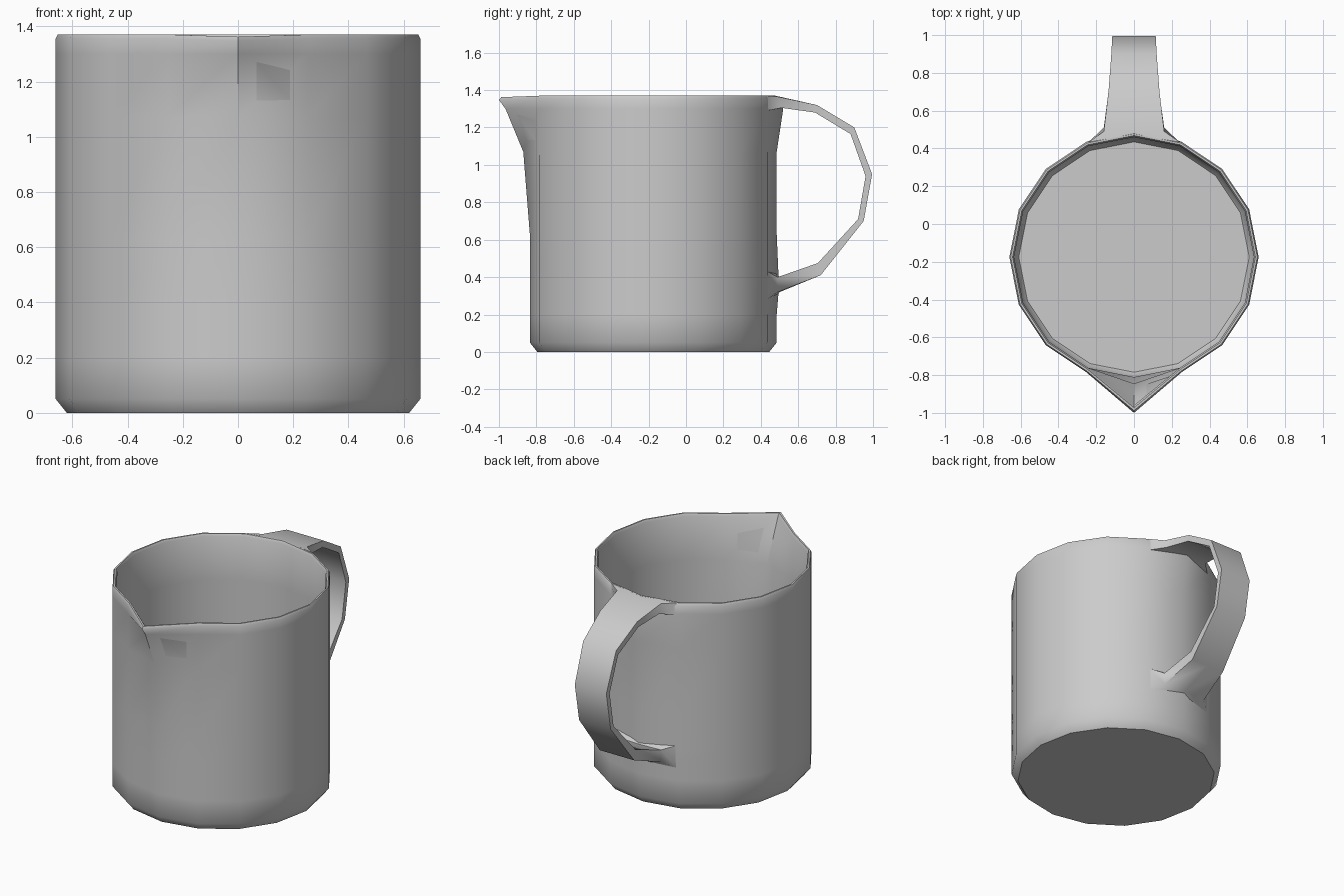
import bpy, bmesh, math

if "Cube" in bpy.data.objects:
    bpy.data.objects.remove(bpy.data.objects["Cube"])

SIDES, CY = 16, -0.175


def finish(name, bm, angle):
    bmesh.ops.recalc_face_normals(bm, faces=bm.faces)
    me = bpy.data.meshes.new(name)
    bm.to_mesh(me)
    bm.free()
    ob = bpy.data.objects.new(name, me)
    bpy.context.collection.objects.link(ob)
    bpy.ops.object.select_all(action='DESELECT')
    ob.select_set(True)
    bpy.context.view_layer.objects.active = ob
    bpy.ops.object.shade_smooth_by_angle(angle=math.radians(angle))
    return ob


def bridge(bm, a, b):
    n = len(a)
    for i in range(n):
        bm.faces.new((a[i], a[(i + 1) % n], b[(i + 1) % n], b[i]))


# Jug body: rings of (radius, z, front bulge, back bulge), outside up then inside down
profile = [
    (0.62, 0.00, 0, 0), (0.66, 0.05, 0, 0), (0.66, 0.20, 0, 0),
    (0.66, 0.32, 0, 0.01), (0.66, 0.40, 0, 0.01), (0.66, 0.63, 0, 0),
    (0.66, 1.07, 0.035, 0), (0.66, 1.30, 0.13, 0.035), (0.66, 1.355, 0.165, 0.01),
    (0.653, 1.37, 0.16, 0), (0.643, 1.37, 0.155, 0), (0.635, 1.355, 0.15, 0),
    (0.635, 1.07, 0.035, 0), (0.635, 0.63, 0, 0), (0.635, 0.08, 0, 0),
    (0.61, 0.045, 0, 0),
]
bm = bmesh.new()
rings = []
for r, z, front, back in profile:
    ring = []
    for i in range(SIDES):
        a = 2 * math.pi * i / SIDES
        x, y, h = r * math.cos(a), CY + r * math.sin(a), z
        if i == SIDES // 4:
            y += back
        if i == 3 * SIDES // 4:
            y -= front
            if z > 1.35:
                h -= 0.008
        ring.append(bm.verts.new((x, y, h)))
    rings.append(ring)
for a, b in zip(rings, rings[1:]):
    bridge(bm, a, b)
bm.faces.new(rings[0])
bm.faces.new(rings[-1])
finish("jug_body", bm, 50)

# Handle: outer y/z, inner y/z, half width, set-back of the side edges
path = [
    (0.474, 1.37, 0.474, 1.29, 0.24, 0.04), (0.50, 1.365, 0.52, 1.305, 0.16, 0.01),
    (0.70, 1.32, 0.69, 1.28, 0.135, 0), (0.90, 1.20, 0.88, 1.165, 0.12, 0),
    (0.995, 0.95, 0.96, 0.94, 0.115, 0), (0.95, 0.70, 0.92, 0.71, 0.115, 0),
    (0.72, 0.41, 0.705, 0.475, 0.125, 0), (0.50, 0.32, 0.50, 0.40, 0.16, 0.01),
    (0.474, 0.28, 0.474, 0.43, 0.24, 0.04),
]
bm = bmesh.new()
rings = []
for oy, oz, iy, iz, w, back in path:
    pts = [(-w, oy - back, oz), (0, oy, oz), (w, oy - back, oz),
           (w, iy - back, iz), (0, iy, iz), (-w, iy - back, iz)]
    rings.append([bm.verts.new(p) for p in pts])
for a, b in zip(rings, rings[1:]):
    bridge(bm, a, b)
for ring in (rings[0], rings[-1]):
    bm.faces.new(ring)
finish("handle", bm, 50)
